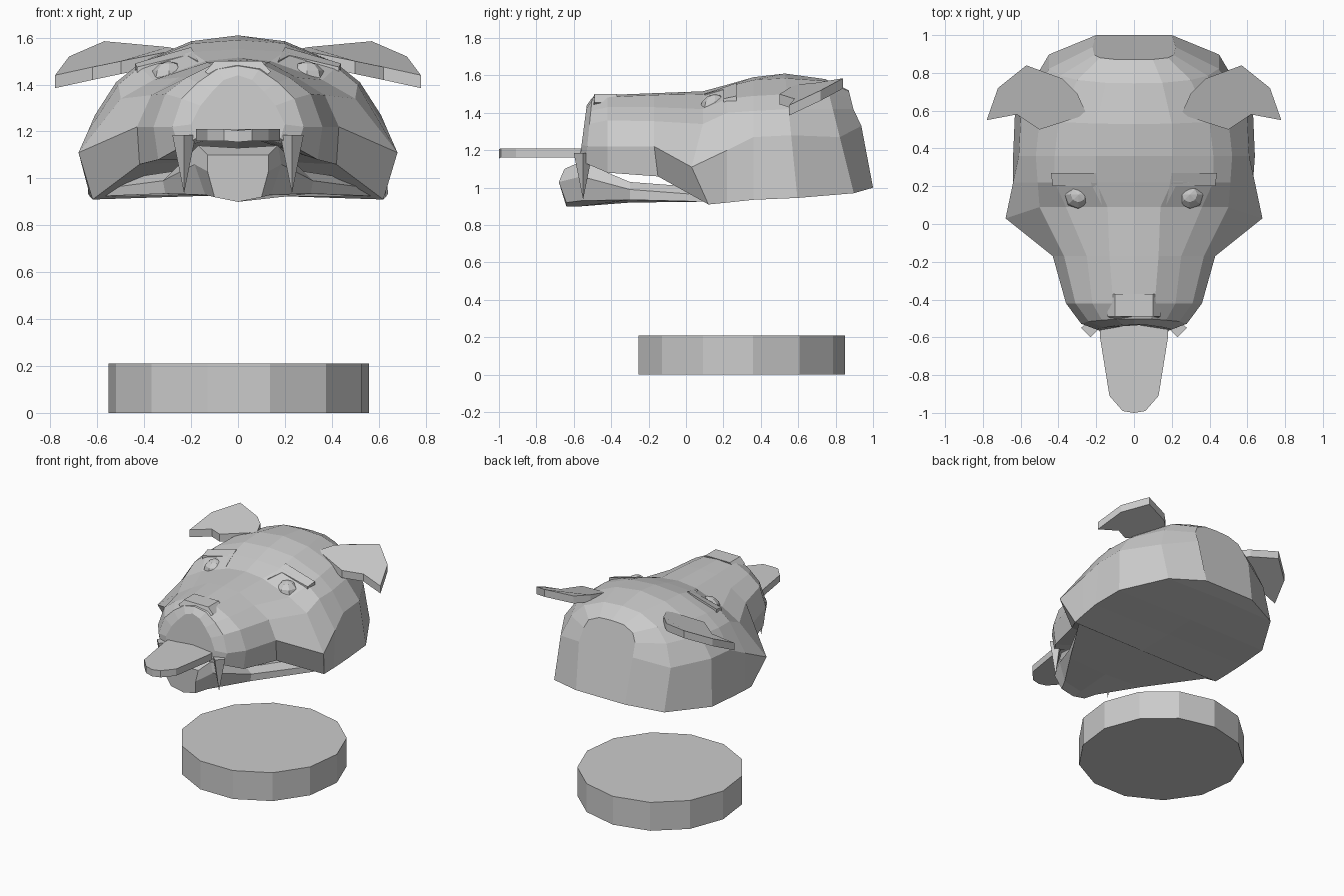
import bpy, bmesh
from math import pi

if "Cube" in bpy.data.objects:
    bpy.data.objects.remove(bpy.data.objects["Cube"])


def finish(name, bm):
    bmesh.ops.recalc_face_normals(bm, faces=bm.faces)
    me = bpy.data.meshes.new(name)
    bm.to_mesh(me)
    bm.free()
    ob = bpy.data.objects.new(name, me)
    bpy.context.collection.objects.link(ob)
    return ob


def ring(y, slant, pts):
    """Half section (x, z, optional y shift), leaning by slant below z = 1.6, mirrored to a full ring."""
    half = [(p[0], y + slant * (1.6 - p[1]) + (p[2] if len(p) > 2 else 0), p[1]) for p in pts]
    return half + [(-x, yy, z) for x, yy, z in reversed(half[1:-1])]


def loft(name, rings, cap_start=True, cap_end=True):
    bm = bmesh.new()
    vs = [[bm.verts.new(c) for c in r] for r in rings]
    for a, b in zip(vs, vs[1:]):
        n = len(a)
        for i in range(n):
            bm.faces.new((a[i], a[(i + 1) % n], b[(i + 1) % n], b[i]))
    if cap_start:
        bm.faces.new(vs[0])
    if cap_end:
        bm.faces.new(vs[-1])
    return finish(name, bm)


def slab(name, top, drop):
    """Outline polygon thickened along the drop vector."""
    bm = bmesh.new()
    a = [bm.verts.new(p) for p in top]
    b = [bm.verts.new([p[k] + drop[k] for k in range(3)]) for p in top]
    bm.faces.new(a)
    bm.faces.new(b)
    for i in range(len(a)):
        j = (i + 1) % len(a)
        bm.faces.new((a[i], a[j], b[j], b[i]))
    return finish(name, bm)


# Skull: sections from the back of the head to the cheek ruff
skull = [
    ring(.85, .25, [(0, 1.52), (.1, 1.515), (.18, 1.48), (.21, 1.42), (.22, 1.33, .02), (.2, 1.0), (0, 1.0)]),
    ring(.74, .25, [(0, 1.58), (.15, 1.57), (.3, 1.51), (.39, 1.42), (.45, 1.27), (.45, .97), (0, .985)]),
    ring(.53, .1, [(0, 1.61), (.2, 1.585), (.4, 1.5), (.5, 1.42), (.6, 1.28), (.63, .945), (0, .95)]),
    ring(.36, 0, [(0, 1.59), (.2, 1.575), (.42, 1.49), (.52, 1.41), (.61, 1.27), (.64, .935), (0, .94)]),
    ring(.22, 0, [(0, 1.55), (.2, 1.54), (.42, 1.475), (.51, 1.40), (.64, 1.2), (.63, .92), (0, .935)]),
    ring(.09, 0, [(0, 1.515), (.14, 1.5), (.36, 1.42), (.5, 1.34), (.68, 1.11, -.06), (.62, .91, .03), (0, .93)]),
]
loft("skull", skull, cap_end=False)

# Muzzle: carries on from the cheeks to the upper lip
muzzle = [skull[-1],
    ring(-.17, 0, [(0, 1.505), (.13, 1.495), (.25, 1.43), (.37, 1.355), (.43, 1.22), (.42, 1.06, .02), (0, 1.08)]),
    ring(-.42, 0, [(0, 1.495), (.11, 1.485), (.22, 1.43), (.31, 1.36), (.36, 1.22), (.34, 1.08), (0, 1.19)]),
    ring(-.49, -.1, [(0, 1.48), (.09, 1.465), (.17, 1.41), (.24, 1.34), (.28, 1.22), (.25, 1.13), (0, 1.2)]),
    ring(-.51, -.13, [(0, 1.44), (.06, 1.42), (.11, 1.37), (.16, 1.31), (.2, 1.23), (.18, 1.17), (0, 1.21, .03)]),
]
loft("muzzle", muzzle, cap_start=False)

# Lower jaw and chin
jaw = [
    ring(.1, 0, [(0, 1.0), (.48, 1.0), (.55, .96), (.57, .925), (0, .935)]),
    ring(-.3, 0, [(0, 1.02), (.28, 1.03), (.32, .99), (.31, .935), (0, .92)]),
    ring(-.56, 0, [(0, 1.13), (.17, 1.14), (.185, 1.06), (.14, .93), (0, .9)]),
    ring(-.65, 0, [(0, 1.1), (.13, 1.1), (.13, 1.03, -.03), (.1, .92, .01), (0, .9, .01)]),
]
loft("jaw", jaw)

# Nose pad
nose = [(.1, 1.5), (.14, 1.455), (.06, 1.39), (-.06, 1.39), (-.14, 1.455), (-.1, 1.5)]
slab("nose", [(x, -.53 + (.04 if abs(x) > .13 or z > 1.48 else 0), z) for x, z in nose], (0, .12, 0))

# Tongue
edge = [(.18, -.3), (.18, -.6), (.13, -.91), (.06, -.99)]
slab("tongue", [(x, y, 1.21) for x, y in edge] + [(0, -1, 1.205)]
     + [(-x, y, 1.21) for x, y in reversed(edge)], (0, 0, -.05))

# Paired ears, eyes, brow lids and fangs
ear = [(.25, .58, 1.55), (.3, .69, 1.56), (.38, .77, 1.56), (.57, .84, 1.585),
       (.72, .72, 1.52), (.78, .55, 1.44), (.62, .58, 1.475), (.5, .5, 1.5)]
lid = [(.17, .1, 1.5), (.22, .2, 1.525), (.43, .2, 1.475), (.44, .27, 1.49), (.2, .27, 1.56)]
for side, s in (("right", 1), ("left", -1)):
    slab("ear_" + side, [(s * x, y, z) for x, y, z in ear], (0, 0, -.055))
    slab("brow_" + side, [(s * x, y, z) for x, y, z in lid], (0, 0, -.04))
    bpy.ops.mesh.primitive_uv_sphere_add(segments=8, ring_count=6, radius=.08,
                                         location=(s * .295, .155, 1.42))
    bpy.context.object.name = "eye_" + side
    bpy.ops.mesh.primitive_cone_add(vertices=4, radius1=.05, radius2=0, depth=.25,
                                    location=(s * .23, -.55, 1.06), rotation=(pi, 0, 0))
    bpy.context.object.name = "fang_" + side

# Floating round base
bpy.ops.mesh.primitive_cylinder_add(vertices=13, radius=.56, depth=.21, location=(.003, .29, .105))
bpy.context.object.name = "base"
